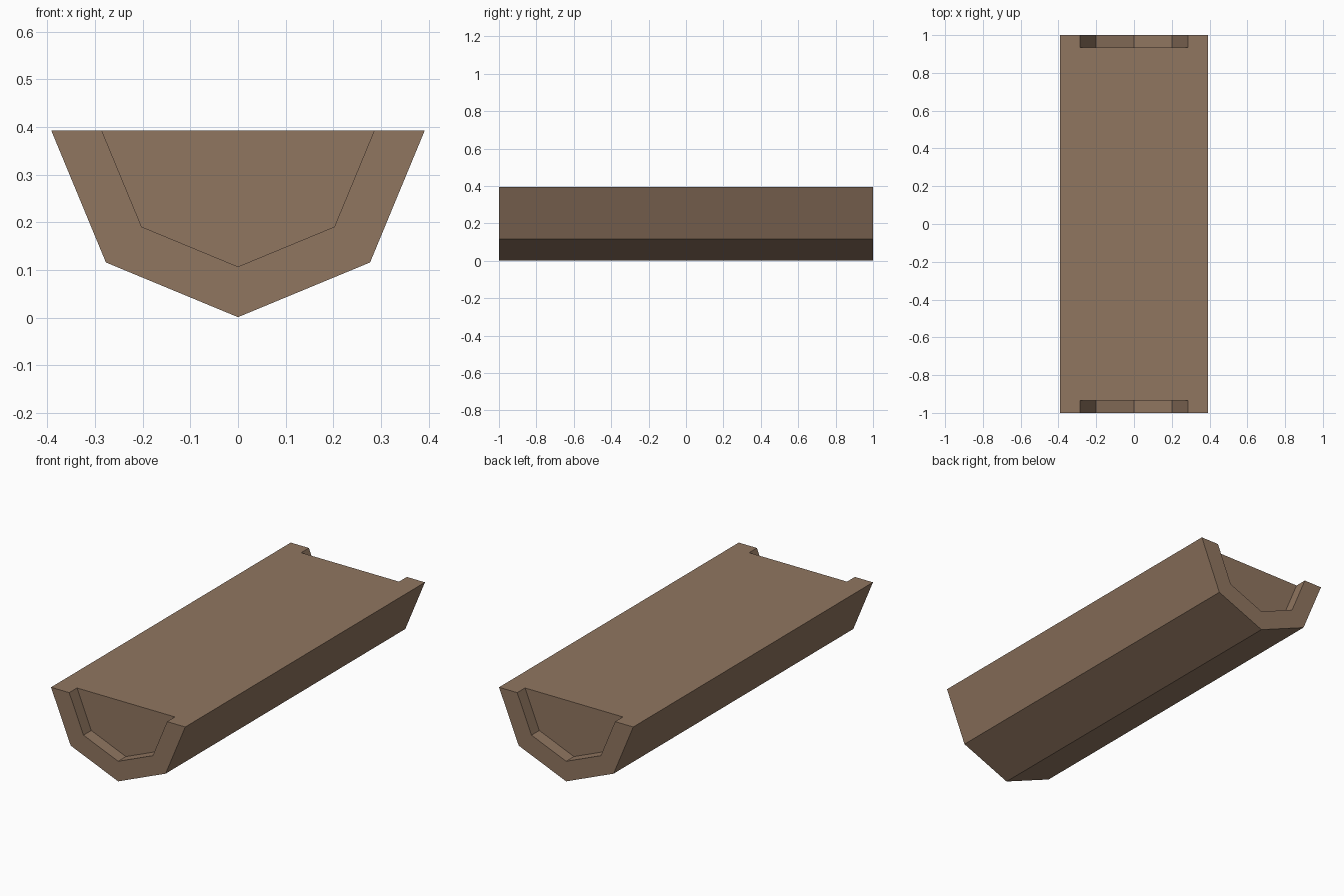
import bpy, bmesh, math

if "Cube" in bpy.data.objects:
    bpy.data.objects.remove(bpy.data.objects["Cube"])

R_OUT, R_IN = 0.392, 0.286      # bark radius and recessed core radius
HALF, DEPTH = 1.0, 0.065        # half length and recess depth
CENTRE_Z = 0.393

wood = bpy.data.materials.new("brown_wood")
wood.diffuse_color = (0.28, 0.18, 0.117, 1)
wood.use_nodes = True
wood.node_tree.nodes["Principled BSDF"].inputs["Base Color"].default_value = wood.diffuse_color

bm = bmesh.new()


def arc(radius, y):
    """Lower half of an octagon, from -x round the bottom to +x."""
    return [bm.verts.new((-radius * math.cos(i * math.pi / 4), y,
                          CENTRE_Z - radius * math.sin(i * math.pi / 4)))
            for i in range(5)]


def bridge(a, b):
    for i in range(4):
        bm.faces.new((a[i], a[i + 1], b[i + 1], b[i]))


# Each end: outer rim, inner rim and recessed core face
ends = []
for s in (-1, 1):
    outer, rim, core = arc(R_OUT, s * HALF), arc(R_IN, s * HALF), arc(R_IN, s * (HALF - DEPTH))
    bridge(outer, rim)
    bridge(rim, core)
    bm.faces.new(core)
    ends.append((outer, rim, core))

# Bark sides
(fo, fr, fc), (bo, br, bc) = ends
bridge(fo, bo)

# Flat cut top: two side strips and the middle between the recesses
for k in (0, 4):
    bm.faces.new((fo[k], fr[k], fc[k], bc[k], br[k], bo[k]))
bm.faces.new((fc[0], fc[4], bc[4], bc[0]))

bmesh.ops.recalc_face_normals(bm, faces=bm.faces)
mesh = bpy.data.meshes.new("half_log")
bm.to_mesh(mesh)
bm.free()
mesh.materials.append(wood)
log = bpy.data.objects.new("half_log", mesh)
bpy.context.collection.objects.link(log)
